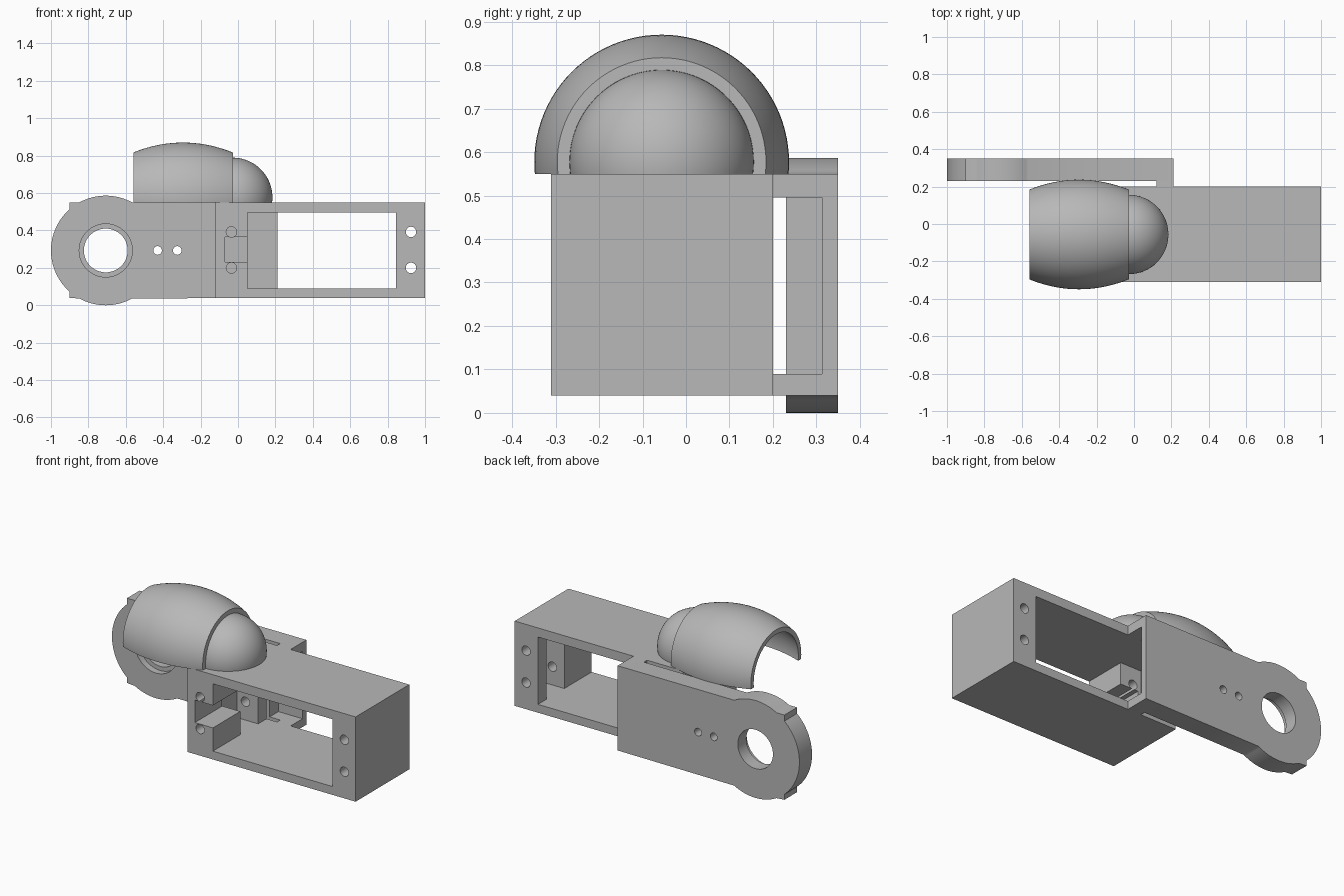
import bpy, bmesh, math
from mathutils import Vector, Matrix

cube = bpy.data.objects.get("Cube")
if cube:
    bpy.data.objects.remove(cube, do_unlink=True)

gray = bpy.data.materials.new("plain gray")
gray.use_nodes = True
color = (0.48, 0.48, 0.48, 1)
gray.diffuse_color = color
gray.node_tree.nodes["Principled BSDF"].inputs["Base Color"].default_value = color


def finish(name, bm):
    bmesh.ops.recalc_face_normals(bm, faces=bm.faces)
    mesh = bpy.data.meshes.new(name)
    bm.to_mesh(mesh)
    bm.free()
    mesh.materials.append(gray)
    obj = bpy.data.objects.new(name, mesh)
    bpy.context.collection.objects.link(obj)
    return obj


def prism(name, outline, y0, y1):
    """Extrude an (x, z) outline along y."""
    bm = bmesh.new()
    face = bm.faces.new([bm.verts.new((x, y0, z)) for x, z in outline])
    new = bmesh.ops.extrude_face_region(bm, geom=[face])["geom"]
    moved = [v for v in new if isinstance(v, bmesh.types.BMVert)]
    bmesh.ops.translate(bm, verts=moved, vec=(0, y1 - y0, 0))
    return finish(name, bm)


def box(name, x, y, z):
    return prism(name, [(x[0], z[0]), (x[1], z[0]), (x[1], z[1]), (x[0], z[1])], *y)


def arc(cx, cz, r, a0, a1, n):
    angles = [math.radians(a0 + (a1 - a0) * i / n) for i in range(n + 1)]
    return [(cx + r * math.cos(a), cz + r * math.sin(a)) for a in angles]


def cylinder(name, cx, cz, r, y0, y1, n=32):
    return prism(name, arc(cx, cz, r, 0, 360, n)[:-1], y0, y1)


def select(obj):
    bpy.ops.object.select_all(action="DESELECT")
    obj.select_set(True)
    bpy.context.view_layer.objects.active = obj


def combine(obj, others, operation="DIFFERENCE"):
    for other in others:
        mod = obj.modifiers.new("cut", "BOOLEAN")
        mod.operation = operation
        mod.solver = "EXACT"
        mod.object = other
        select(obj)
        bpy.ops.object.modifier_apply(modifier=mod.name)
        bpy.data.objects.remove(other, do_unlink=True)


def smooth(obj):
    select(obj)
    bpy.ops.object.shade_smooth_by_angle(angle=math.radians(30))


def lathe(name, profile, closed, axis, floor):
    """Revolve an (x, radius) profile about a line along x, cut off below floor."""
    bm = bmesh.new()
    verts = [bm.verts.new((x, axis[1], axis[2] + r)) for x, r in profile]
    pairs = list(zip(verts, verts[1:])) + ([(verts[-1], verts[0])] if closed else [])
    edges = [bm.edges.new(p) for p in pairs]
    bmesh.ops.spin(bm, geom=verts + edges, cent=axis, axis=(1, 0, 0),
                   angle=math.tau, steps=96, use_merge=True)
    bmesh.ops.remove_doubles(bm, verts=bm.verts, dist=0.0001)
    bmesh.ops.bisect_plane(bm, geom=bm.verts[:] + bm.edges[:] + bm.faces[:],
                           plane_co=(0, 0, floor), plane_no=(0, 0, 1), clear_inner=True)
    bmesh.ops.holes_fill(bm, edges=[e for e in bm.edges if e.is_boundary])
    obj = finish(name, bm)
    smooth(obj)
    return obj


LOW, HIGH = 0.04, 0.55
WINDOW_Z = (0.09, 0.495)

# Rectangular housing with a window, an inner slot, a cable notch and screw holes
housing = box("housing", (-0.12, 1), (-0.31, 0.2), (LOW, HIGH))
cutters = [
    box("window_cutter", (0.05, 0.845), (-0.4, 0.3), WINDOW_Z),
    box("slot_cutter", (-0.09, 0.975), (-0.05, 0.12), WINDOW_Z),
    box("notch_cutter", (-0.07, 0.06), (-0.4, 0), (0.23, 0.365)),
]
for x in (-0.035, 0.925):
    for z in (0.2, 0.392):
        cutters.append(cylinder("screw_cutter", x, z, 0.028, -0.4, 0.3))
combine(housing, cutters)
smooth(housing)

# Side arm: a bar ending in a round eye with small square corners
EX, EZ, ER = -0.707, 0.293, 0.293
outline = [(0.21, LOW), (0.21, HIGH)]
outline += arc(EX, EZ, ER, 61.3, 118.7, 20)
outline += [(-0.9, HIGH)] + arc(EX, EZ, ER, 131.2, 228.8, 32) + [(-0.9, LOW)]
outline += arc(EX, EZ, ER, 241.3, 298.7, 20)
arm = prism("side_arm", outline, 0.23, 0.35)
combine(arm, [box("arm_bridge", (0.12, 0.21), (0.2, 0.26), (LOW, HIGH))], "UNION")
combine(arm, [
    box("pocket_cutter", (0.05, 0.3), (0.1, 0.313), WINDOW_Z),
    cylinder("eye_cutter", EX, EZ, 0.117, 0.1, 0.5, 64),
    cylinder("counterbore_cutter", EX, EZ, 0.142, 0.1, 0.27, 64),
    cylinder("pin_cutter", -0.43, EZ, 0.023, 0.1, 0.5),
    cylinder("pin_cutter", -0.325, EZ, 0.023, 0.1, 0.5),
])
smooth(arm)

# Hollow barrel-shaped cover, open at the outer end
AXIS = (0, -0.056, 0.577)
X0, X1 = -0.56, -0.028


def barrel(end_radius, bulge, n=24):
    steps = [i / n for i in range(n + 1)]
    return [(X0 + (X1 - X0) * t, end_radius + bulge * (1 - (2 * t - 1) ** 2)) for t in steps]


lathe("barrel_cover", barrel(0.24, 0.053) + barrel(0.212, 0.053)[::-1], True, AXIS, HIGH)

# Round nose closing the inner end of the cover
lathe("round_nose", [(X1, 0)] + arc(X1, 0, 0.212, 90, 0, 32), False, AXIS, HIGH)
